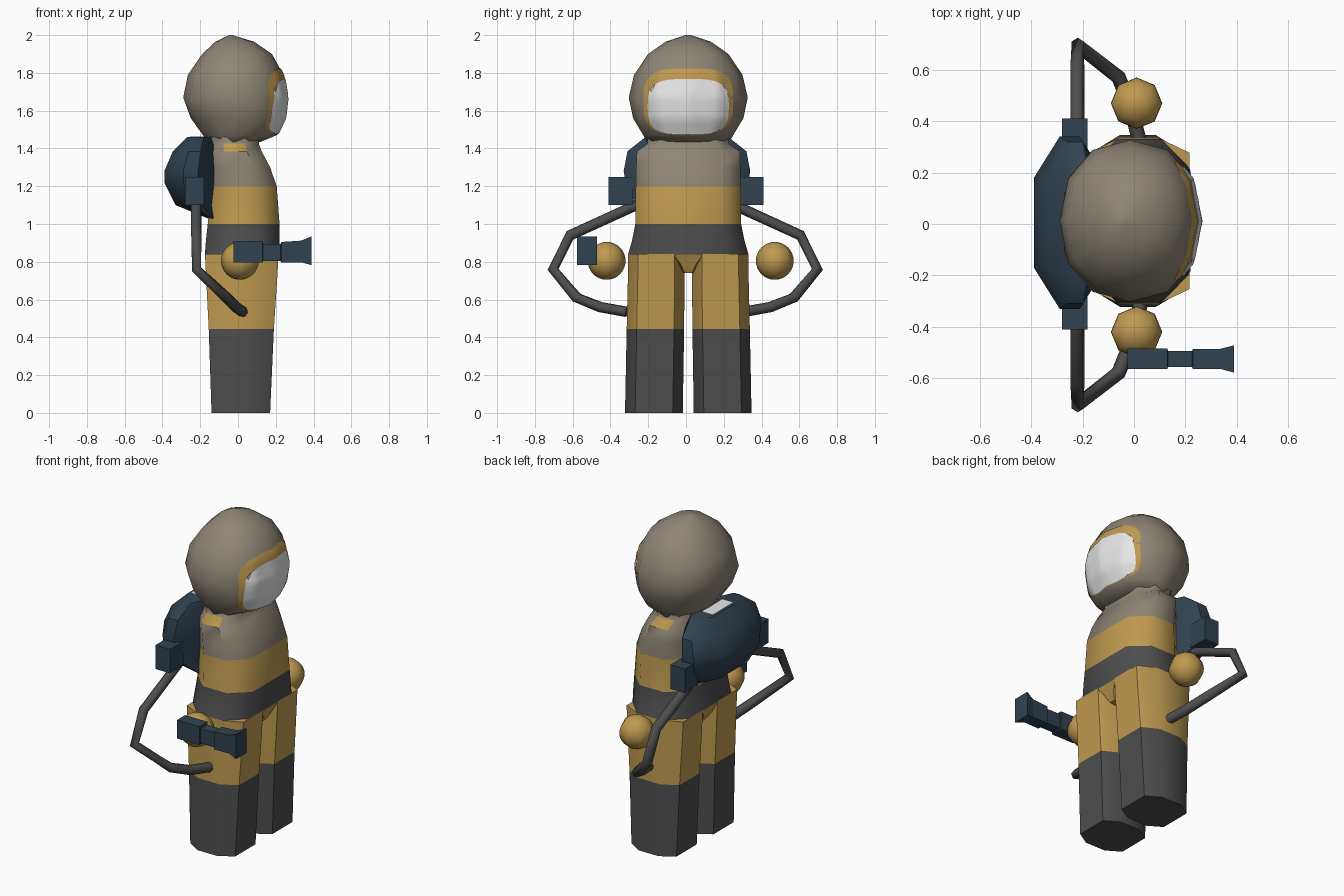
import bpy, bmesh, math
from mathutils import Vector
from mathutils.bvhtree import BVHTree

if "Cube" in bpy.data.objects:
    bpy.data.objects.remove(bpy.data.objects["Cube"])

CY = 0.012  # body mid-plane


def mat(name, rgb):
    m = bpy.data.materials.new(name)
    m.diffuse_color = (*rgb, 1)
    m.use_nodes = True
    m.node_tree.nodes["Principled BSDF"].inputs["Base Color"].default_value = m.diffuse_color
    return m


TAUPE = mat("taupe_suit", (0.27, 0.235, 0.18))
GOLD = mat("gold_cloth", (0.52, 0.32, 0.08))
GREY = mat("dark_grey", (0.075, 0.075, 0.075))
BLUE = mat("dark_blue", (0.03, 0.055, 0.08))
WHITE = mat("white", (0.83, 0.83, 0.83))


def finish(name, bm, mats, angle=50, rule=None):
    bmesh.ops.recalc_face_normals(bm, faces=bm.faces)
    bm.normal_update()
    if rule:
        for f in bm.faces:
            f.material_index = rule(f.calc_center_median(), f.normal)
    me = bpy.data.meshes.new(name)
    bm.to_mesh(me)
    bm.free()
    for m in mats:
        me.materials.append(m)
    ob = bpy.data.objects.new(name, me)
    bpy.context.collection.objects.link(ob)
    bpy.ops.object.select_all(action='DESELECT')
    bpy.context.view_layer.objects.active = ob
    ob.select_set(True)
    if angle:
        bpy.ops.object.shade_smooth_by_angle(angle=math.radians(angle))
    return ob


def loft(rings, caps=True):
    bm = bmesh.new()
    vs = [[bm.verts.new(p) for p in r] for r in rings]
    n = len(vs[0])
    for a, b in zip(vs, vs[1:]):
        for i in range(n):
            bm.faces.new((a[i], a[(i + 1) % n], b[(i + 1) % n], b[i]))
    if caps:
        bm.faces.new(vs[0])
        bm.faces.new(vs[-1])
    return bm


def octagon(z, x0, x1, hy, yc=CY, fx=0.28, fy=0.35):
    # rectangle with chamfered corners
    cx, cy = (x1 - x0) * fx, hy * fy
    pts = [(x1, hy - cy), (x1 - cx, hy), (x0 + cx, hy), (x0, hy - cy),
           (x0, -hy + cy), (x0 + cx, -hy), (x1 - cx, -hy), (x1, -hy + cy)]
    return [(x, y + yc, z) for x, y in pts]


def spow(v, p):
    return math.copysign(abs(v) ** p, v)


def oval(z, x0, x1, hy, n=12):
    pts = []
    for i in range(n):
        a = 2 * math.pi * i / n
        pts.append(((x0 + x1) / 2 + (x1 - x0) / 2 * spow(math.cos(a), .92),
                    CY + hy * spow(math.sin(a), .92), z))
    return pts


# torso with painted bands, shoulder patches and crotch
def torso_rule(c, n):
    if 1.385 < c.z < 1.425 and abs(n.y) > 0.45 and abs(n.x) < 0.3:
        return 1
    return 0 if c.z > 1.2 else 1 if c.z > 1.0 else 2 if c.z > 0.84 else 1


bm = loft([octagon(0.74, -0.13, 0.17, 0.03),
           octagon(0.785, -0.16, 0.195, 0.06),
           octagon(0.838, -0.174, 0.213, 0.12),
           octagon(0.842, -0.175, 0.215, 0.318),
           octagon(0.91, -0.17, 0.22, 0.298),
           octagon(1.0, -0.16, 0.22, 0.28),
           octagon(1.2, -0.15, 0.205, 0.278),
           octagon(1.3, -0.15, 0.17, 0.276),
           octagon(1.385, -0.15, 0.125, 0.272),
           octagon(1.425, -0.15, 0.11, 0.215),
           octagon(1.46, -0.15, 0.11, 0.215)])
finish("torso", bm, [TAUPE, GOLD, GREY], 50, torso_rule)

# legs with dark boots
for side, label in ((1, "left"), (-1, "right")):
    bm = loft([octagon(z, x0, x1, hy, CY + side * off) for z, x0, x1, hy, off in (
        (0, -0.14, 0.17, 0.153, 0.182), (0.445, -0.155, 0.19, 0.152, 0.174),
        (0.7, -0.168, 0.207, 0.15, 0.17), (0.842, -0.175, 0.215, 0.149, 0.169))])
    finish(label + "_leg", bm, [GOLD, GREY], 50,
           lambda c, n: 1 if c.z < 0.44 else 0)

# round helmet
bm = loft([oval(1.435, -0.16, 0.12, 0.218), oval(1.47, -0.185, 0.205, 0.238),
           oval(1.56, -0.25, 0.248, 0.292), oval(1.67, -0.29, 0.26, 0.315),
           oval(1.79, -0.265, 0.24, 0.287), oval(1.90, -0.19, 0.18, 0.213),
           oval(1.965, -0.12, 0.085, 0.12), oval(2.0, -0.05, -0.03, 0.015)])
bmesh.ops.triangulate(bm, faces=bm.faces)
tree = BVHTree.FromBMesh(bm)
finish("helmet", bm, [TAUPE], 70)


# visor and rim: thin plates laid on the helmet
def on_helmet(y, z, lift):
    hit = tree.ray_cast(Vector((2, y, z)), Vector((-1, 0, 0)))[0]
    return (hit.x + lift if hit else 0.15, y, z)


def outline(hy, z0, z1, k, lift, n=40):
    zc, hz = (z0 + z1) / 2, (z1 - z0) / 2
    return [on_helmet(CY + k * hy * spow(math.cos(a), .6),
                      zc + k * hz * spow(math.sin(a), .6), lift)
            for a in (2 * math.pi * i / n for i in range(n))]


visor = (0.215, 1.475, 1.768)
rim = (0.238, 1.473, 1.824)
rings = [outline(*visor, k, 0.008) for k in (0.05, 0.25, 0.45, 0.65, 0.8, 0.9, 1)]
finish("visor", loft(rings), [WHITE], 60)
inner, outer = outline(*visor, 0.96, 0.004), outline(*rim, 1, 0.005)
bands = [[on_helmet(a[1] + (b[1] - a[1]) * t, a[2] + (b[2] - a[2]) * t, 0.005)
          for a, b in zip(inner, outer)] for t in (0, 0.35, 0.7, 1)]
finish("visor_rim", loft(bands, False), [GOLD], 60)


# backpack
def pack(z, x0, x1, hy):
    return octagon(z, x0, x1, hy, 0.005, 0.36, 0.48)


bm = loft([pack(1.03, -0.16, -0.11, 0.2), pack(1.10, -0.33, -0.11, 0.27),
           pack(1.22, -0.39, -0.11, 0.325), pack(1.28, -0.39, -0.11, 0.335),
           pack(1.385, -0.345, -0.115, 0.315), pack(1.46, -0.27, -0.13, 0.22)])
finish("backpack", bm, [BLUE], 40)


def box(name, lo, hi, m):
    bm = loft([[(x, y, z) for x, y in ((lo[0], lo[1]), (hi[0], lo[1]),
              (hi[0], hi[1]), (lo[0], hi[1]))] for z in (lo[2], hi[2])])
    finish(name, bm, [m], 0)


box("backpack_label", (-0.255, -0.1, 1.458), (-0.18, 0.1, 1.463), WHITE)

# side ports, hoses and hands
path = [(-0.22, 0.26, 1.10), (-0.22, 0.61, 0.94), (-0.22, 0.70, 0.76),
        (-0.06, 0.575, 0.61), (-0.01, 0.45, 0.56), (0.025, 0.31, 0.535)]
for side, label in ((1, "left"), (-1, "right")):
    ys = sorted((side * 0.28, side * 0.41))
    box(label + "_port", (-0.28, ys[0], 1.10), (-0.18, ys[1], 1.25), BLUE)

    pts = [Vector((x, side * y - 0.004, z)) for x, y, z in path]
    rings = []
    for i, p in enumerate(pts):
        t = (pts[min(i + 1, 5)] - pts[max(i - 1, 0)]).normalized()
        u = t.cross(Vector((1, 0, 0.3))).normalized()
        v = t.cross(u)
        rings.append([p + 0.029 * (u * math.cos(a) + v * math.sin(a))
                      for a in (math.pi * j / 3 for j in range(6))])
    finish(label + "_hose", loft(rings), [GREY], 65)

    bm = bmesh.new()
    bmesh.ops.create_uvsphere(bm, u_segments=8, v_segments=16, radius=0.1)
    bmesh.ops.translate(bm, verts=bm.verts,
                        vec=(0.01, 0.025 + side * 0.445, 0.805))
    finish(label + "_hand", bm, [GOLD], 60)

# hand-held blaster: square sections along x
sections = [(-0.025, 0.04, 0.795, 0.91), (0.13, 0.04, 0.795, 0.91),
            (0.132, 0.031, 0.803, 0.895), (0.225, 0.031, 0.803, 0.895),
            (0.23, 0.039, 0.795, 0.905), (0.335, 0.039, 0.797, 0.912),
            (0.39, 0.053, 0.782, 0.935)]
bm = loft([[(x, -0.525 - h, a), (x, -0.525 + h, a), (x, -0.525 + h, b),
            (x, -0.525 - h, b)] for x, h, a, b in sections])
finish("blaster", bm, [BLUE], 0)
